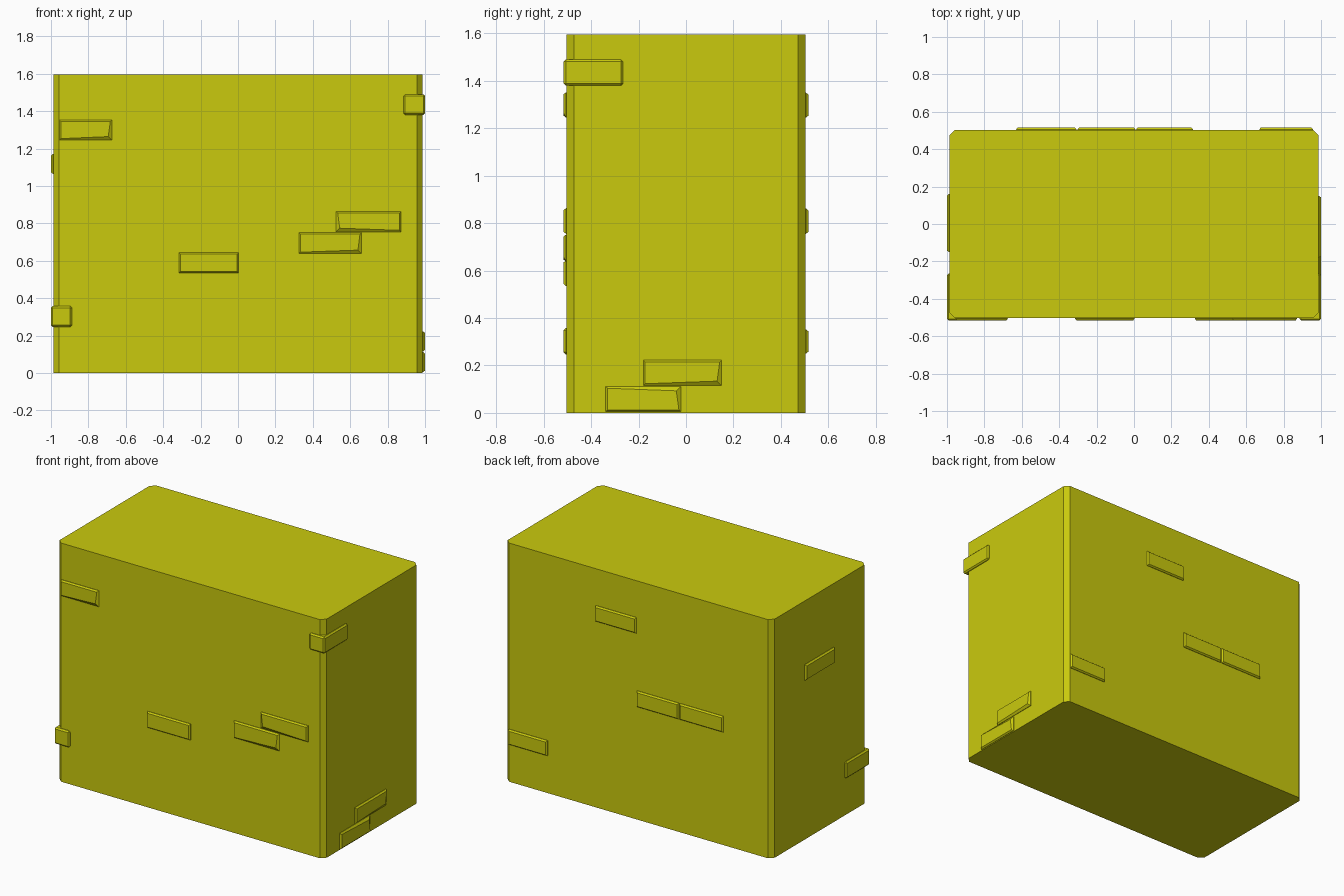
import bpy, bmesh

if "Cube" in bpy.data.objects:
    bpy.data.objects.remove(bpy.data.objects["Cube"])

HX, HY, H = 0.987, 0.503, 1.595   # wall half sizes and height
OUT = 0.013                       # how far bricks stand out

yellow = bpy.data.materials.new("yellow_plaster")
yellow.diffuse_color = (0.59, 0.59, 0.004, 1)
yellow.use_nodes = True
yellow.node_tree.nodes["Principled BSDF"].inputs["Base Color"].default_value = yellow.diffuse_color


def finish(name, bm):
    bmesh.ops.recalc_face_normals(bm, faces=bm.faces)
    me = bpy.data.meshes.new(name)
    bm.to_mesh(me)
    bm.free()
    me.materials.append(yellow)
    ob = bpy.data.objects.new(name, me)
    bpy.context.collection.objects.link(ob)
    return ob


def box(name, x0, x1, y0, y1, z0, z1, bevel, vertical_only=False):
    bm = bmesh.new()
    bmesh.ops.create_cube(bm, size=1)
    for v in bm.verts:
        v.co = (x1 if v.co.x > 0 else x0,
                y1 if v.co.y > 0 else y0,
                z1 if v.co.z > 0 else z0)
    edges = [e for e in bm.edges if not vertical_only
             or abs(e.verts[0].co.z - e.verts[1].co.z) > 0.01]
    bmesh.ops.bevel(bm, geom=edges, offset=bevel, offset_type='OFFSET',
                    segments=1, profile=0.5, affect='EDGES')
    return finish(name, bm)


PLACE = {
    "front": lambda u, v, d: (u, -HY - d, v),
    "back": lambda u, v, d: (u, HY + d, v),
    "left": lambda u, v, d: (-HX - d, u, v),
    "right": lambda u, v, d: (HX + d, u, v),
}


def brick(side, i, u0, u1, v0, v1, worn=(0, 0)):
    """Shallow brick with sloped rim; the worn corner is cut in further."""
    bm = bmesh.new()
    uc, vc = (u0 + u1) / 2, (v0 + v1) / 2
    corners = [(-1, -1), (1, -1), (1, 1), (-1, 1)]
    rings = [[], [], []]
    for su, sv in corners:
        u = u1 if su > 0 else u0
        v = v1 if sv > 0 else v0
        k = 0.019 if (su, sv) == worn else 0.008
        place = PLACE[side]
        rings[0].append(bm.verts.new(place(u, v, -0.02)))
        rings[1].append(bm.verts.new(place(u, v, 0.003)))
        rings[2].append(bm.verts.new(place(u - su * k, v - sv * k, OUT)))
    bm.faces.new(rings[0])
    bm.faces.new(rings[2])
    for a, b in zip(rings, rings[1:]):
        for j in range(4):
            n = (j + 1) % 4
            bm.faces.new((a[j], a[n], b[n], b[j]))
    finish(f"{side}_brick_{i}", bm)


# Main wall block with chamfered upright edges
box("wall_block", -HX, HX, -HY, HY, 0, H, 0.03, True)

# Bricks showing through each face: u range, z range, worn corner
BRICKS = {
    "front": [(-0.955, -0.675, 1.245, 1.352, (1, -1)),
              (-0.315, 0.003, 0.535, 0.643),
              (0.325, 0.66, 0.638, 0.752, (1, -1)),
              (0.525, 0.872, 0.755, 0.863, (-1, -1))],
    "back": [(0.012, 0.315, 1.245, 1.35),
             (-0.302, 0.008, 0.755, 0.862),
             (-0.63, -0.308, 0.755, 0.862),
             (0.67, 0.957, 0.25, 0.352)],
    "left": [(-0.15, 0.16, 1.065, 1.17)],
    "right": [(-0.18, 0.15, 0.115, 0.222, (1, -1)),
              (-0.34, -0.022, 0.005, 0.112, (1, 1))],
}
for side, rows in BRICKS.items():
    for i, row in enumerate(rows, 1):
        brick(side, i, *row)

# Bricks wrapping the two front corners
box("corner_brick_right", 0.885, 1.0, -0.516, -0.265, 1.38, 1.49, 0.009)
box("corner_brick_left", -1.0, -0.888, -0.516, -0.265, 0.247, 0.357, 0.009)
